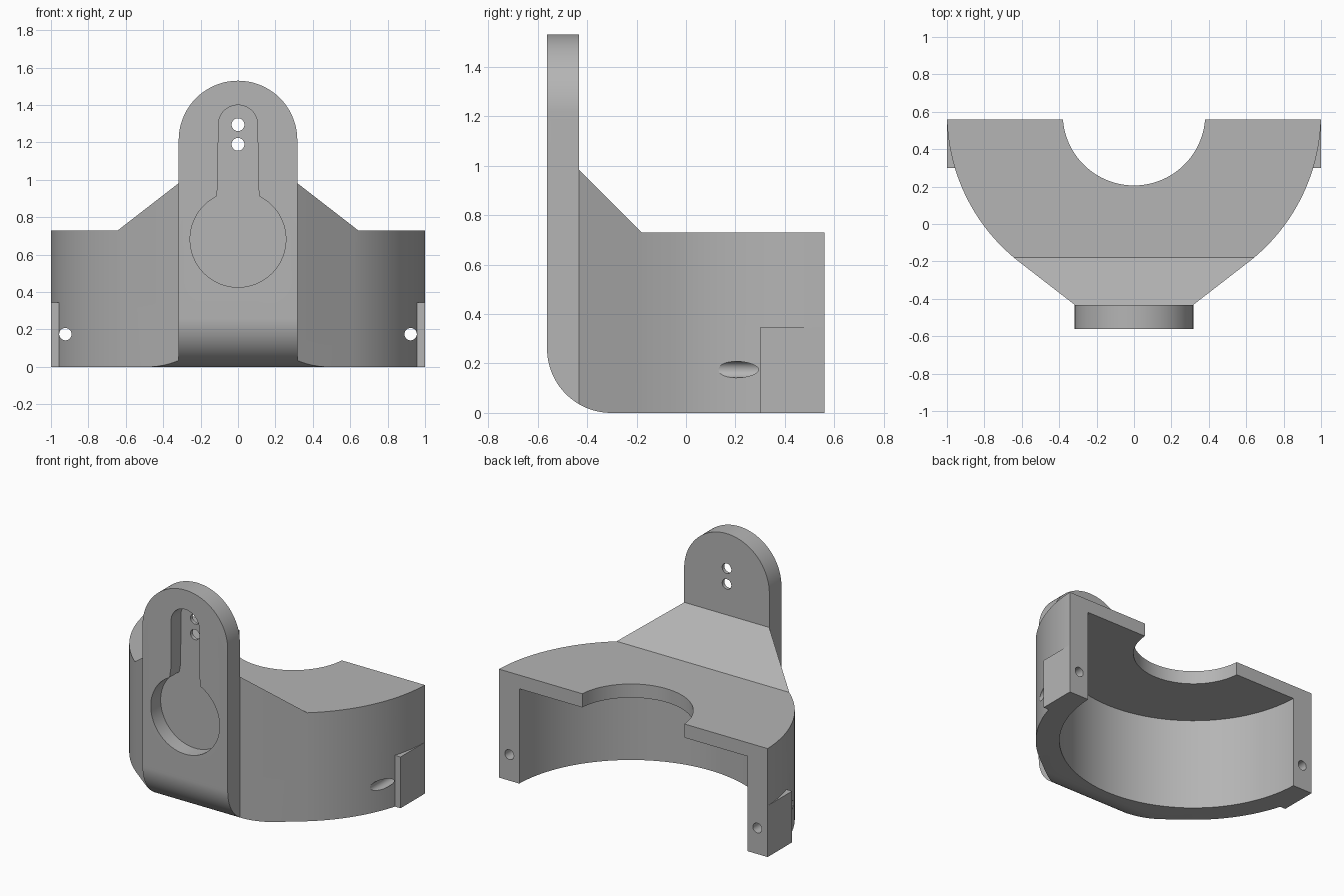
import bpy
import math
from math import radians, cos, sin
from mathutils import Vector

cube = bpy.data.objects.get("Cube")
if cube:
    bpy.data.objects.remove(cube, do_unlink=True)

grey = bpy.data.materials.new("plain grey")
grey.use_nodes = True
colour = (0.46, 0.46, 0.46, 1)
grey.diffuse_color = colour
grey.node_tree.nodes["Principled BSDF"].inputs["Base Color"].default_value = colour

AXIS_Y = 0.587      # centre line of the curved shell
HALF_W = 0.317      # half width of the upright plate
BACK = 0.56
PLATE_BACK = -0.433


def arc(cx, cy, r, start, end, steps=48):
    """Points along an arc, angles in degrees."""
    angles = [radians(start + (end - start) * i / steps) for i in range(steps + 1)]
    return [(cx + r * cos(a), cy + r * sin(a)) for a in angles]


def prism(name, outline, axis, low, high):
    """Extrude a 2D outline along the named axis."""
    place = {"x": lambda p, d: (d, p[0], p[1]),
             "y": lambda p, d: (p[0], d, p[1]),
             "z": lambda p, d: (p[0], p[1], d)}[axis]
    n = len(outline)
    verts = [place(p, d) for d in (low, high) for p in outline]
    faces = [list(range(n))[::-1], list(range(n, 2 * n))]
    faces += [[i, (i + 1) % n, (i + 1) % n + n, i + n] for i in range(n)]
    mesh = bpy.data.meshes.new(name)
    mesh.from_pydata(verts, [], faces)
    # Make the solid face outwards
    volume = 0
    for f in mesh.polygons:
        volume += f.center.dot(f.normal) * f.area
    if volume < 0:
        mesh.flip_normals()
    mesh.materials.append(grey)
    obj = bpy.data.objects.new(name, mesh)
    bpy.context.collection.objects.link(obj)
    return obj


def rod(name, x, z, r, low, high):
    return prism(name, arc(x, z, r, 0, 352.5, 47), "y", low, high)


def combine(target, tool, operation):
    """Apply a boolean and discard the tool."""
    mod = target.modifiers.new(operation.lower(), "BOOLEAN")
    mod.operation = operation
    mod.solver = "EXACT"
    mod.object = tool
    bpy.context.view_layer.objects.active = target
    bpy.ops.object.modifier_apply(modifier=mod.name)
    bpy.data.objects.remove(tool, do_unlink=True)


# Shell footprint: round wall with straight flanks tangent to it
to_corner = Vector((HALF_W - 0.001, PLATE_BACK - AXIS_Y))
tangent = math.degrees(math.atan2(to_corner.y, to_corner.x)
                       + math.acos(1 / to_corner.length))
right_arc = arc(0, AXIS_Y, 1, tangent, 0, 64)
half = [(to_corner.x, -0.5), (to_corner.x, PLATE_BACK)] + right_arc + [(1, 0.7)]
footprint = half + [(-x, y) for x, y in reversed(half)]
bracket = prism("bracket", footprint, "z", -0.1, 1.1)

# Upright plate with rounded top
arch = [(-HALF_W, -0.1), (HALF_W, -0.1)] + arc(0, 1.213, HALF_W, 0, 180, 64)
combine(bracket, prism("upright_plate", arch, "y", -0.7, -0.3), "UNION")

# Side outline: rounded lower front edge, plate, sloped web, flat top
side = arc(-0.302, 0.26, 0.26, 180, 270, 32)
side += [(BACK, 0), (BACK, 0.73), (-0.18, 0.73), (PLATE_BACK, 0.983),
         (PLATE_BACK, 1.6), (-0.562, 1.6)]
combine(bracket, prism("side_outline", side, "x", -1.2, 1.2), "INTERSECT")

# Square pads on both sides
for s in (-1, 1):
    pad = [(s * 0.9, 0.3), (s, 0.3), (s, BACK), (s * 0.9, BACK)]
    combine(bracket, prism("side_pad", pad, "z", 0, 0.345), "UNION")

# Hollow underside and half-round opening in the top
for name, r, low, high in (("cavity", 0.85, -0.2, 0.638), ("top_opening", 0.381, 0.5, 0.9)):
    combine(bracket, prism(name, arc(0, AXIS_Y, r, 0, 357, 119), "z", low, high),
            "DIFFERENCE")

# Keyhole recess in the plate front
neck = 63
keyhole = arc(0, 0.682, 0.256, 180 - neck, 360 + neck, 80)
keyhole += [(0.107, 0.97)] + arc(0, 1.295, 0.105, 0, 180, 32) + [(-0.107, 0.97)]
combine(bracket, prism("keyhole", keyhole, "y", -0.8, -0.457), "DIFFERENCE")

# Screw holes in the plate and pin holes along the walls
for z in (1.295, 1.19):
    combine(bracket, rod("screw_hole", 0, z, 0.034, -0.8, -0.3), "DIFFERENCE")
for x in (-0.923, 0.923):
    combine(bracket, rod("pin_hole", x, 0.175, 0.033, -0.5, 0.8), "DIFFERENCE")

bpy.ops.object.select_all(action="DESELECT")
bracket.select_set(True)
bpy.context.view_layer.objects.active = bracket
bpy.ops.object.shade_smooth_by_angle(angle=radians(25))
